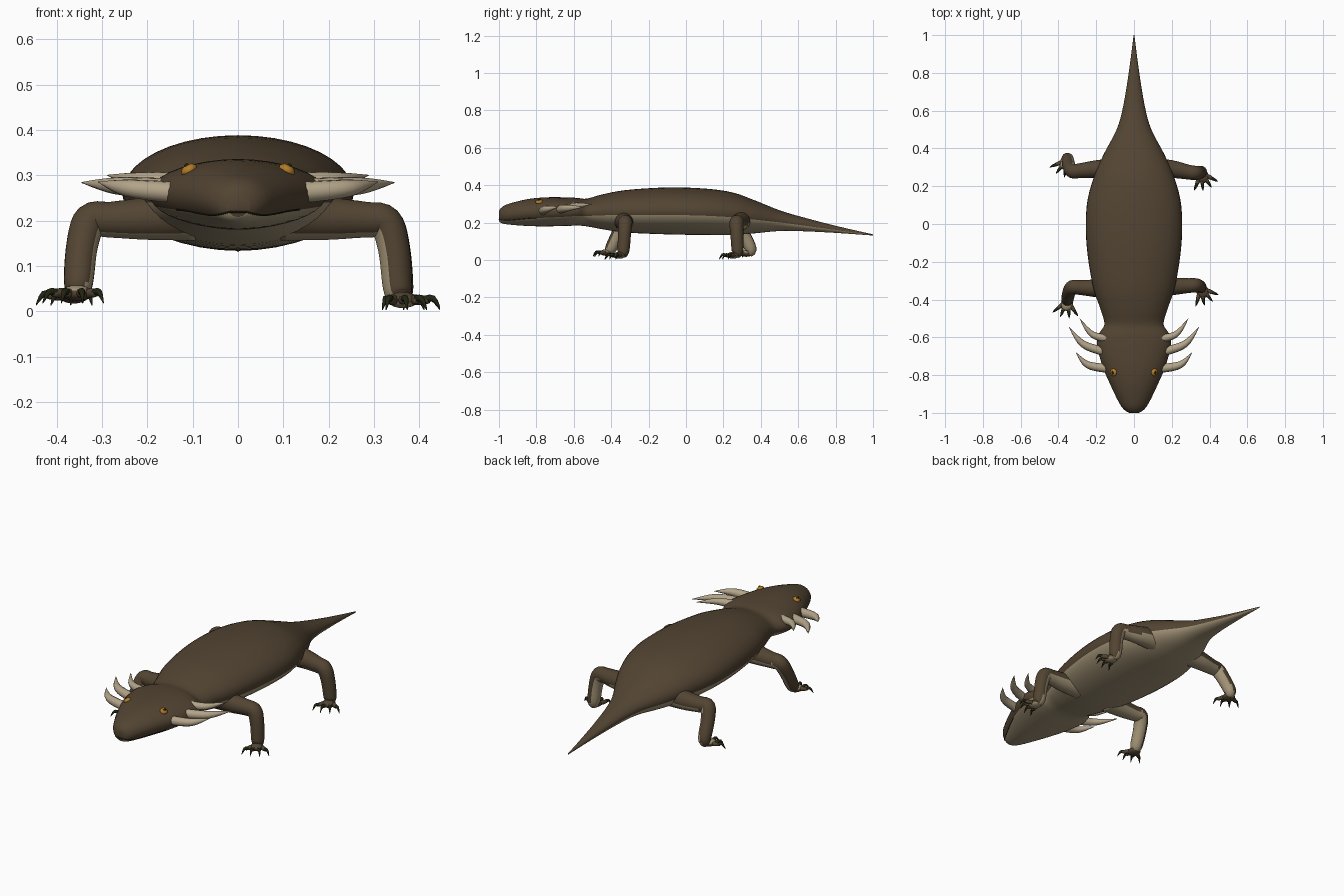
import bpy, bmesh, math
from mathutils import Vector, Matrix

if "Cube" in bpy.data.objects:
    bpy.data.objects.remove(bpy.data.objects["Cube"])


def material(name, rgb):
    m = bpy.data.materials.new(name)
    m.use_nodes = True
    m.diffuse_color = (*rgb, 1)
    bsdf = m.node_tree.nodes["Principled BSDF"]
    bsdf.inputs["Base Color"].default_value = (*rgb, 1)
    bsdf.inputs["Roughness"].default_value = 0.8
    return m


BROWN = material("brown hide", (0.085, 0.058, 0.032))
TAN = material("pale belly", (0.36, 0.29, 0.18))
HORN = material("horn", (0.45, 0.37, 0.25))
AMBER = material("amber eye", (0.45, 0.2, 0.02))
DARK = material("dark claw", (0.015, 0.017, 0.006))


def finish(name, bm, mats, rule=None):
    """Turn a bmesh into a smooth object, colouring faces by a rule."""
    bmesh.ops.recalc_face_normals(bm, faces=bm.faces)
    bm.normal_update()
    for f in bm.faces:
        f.smooth = True
        if rule:
            f.material_index = rule(f)
    mesh = bpy.data.meshes.new(name)
    bm.to_mesh(mesh)
    bm.free()
    for m in mats:
        mesh.materials.append(m)
    ob = bpy.data.objects.new(name, mesh)
    bpy.context.collection.objects.link(ob)
    return ob


def resample(rows, n):
    """Smooth curve through rows of numbers, n steps per span."""
    p = [Vector(r) for r in rows]
    p = [p[0]] + p + [p[-1]]
    out = []
    for a, b, c, d in zip(p, p[1:], p[2:], p[3:]):
        for i in range(n):
            t = i / n
            out.append(b + (c - a) * (t / 2) + (a * 2 - b * 5 + c * 4 - d) * (t * t / 2)
                       + (b * 3 - a - c * 3 + d) * (t ** 3 / 2))
    return out + [p[-1]]


def loft(rings, band=None):
    """Skin closed rings; segments past band get material 1."""
    bm = bmesh.new()
    vs = [[bm.verts.new(p) for p in ring] for ring in rings]
    n = len(vs[0])
    for a, b in zip(vs, vs[1:]):
        for j in range(n):
            f = bm.faces.new((a[j], a[(j + 1) % n], b[(j + 1) % n], b[j]))
            f.material_index = int(band is not None and j >= band)
    bm.faces.new(vs[0])
    bm.faces.new(vs[-1])
    return bm


def tube(rows, sides=14, steps=5):
    """Round tube through rows of x, y, z, radius."""
    pts = resample(rows, steps)
    tangent, side, rings = None, None, []
    for i, p in enumerate(pts):
        new = (pts[min(i + 1, len(pts) - 1)].xyz - pts[max(i - 1, 0)].xyz).normalized()
        if tangent is None:
            side = new.orthogonal().normalized()
        else:
            side = tangent.rotation_difference(new) @ side
        tangent = new
        other = tangent.cross(side)
        rings.append([p.xyz + (side * math.cos(a) + other * math.sin(a)) * p.w
                      for a in (math.tau * k / sides for k in range(sides))])
    return loft(rings)


def ball(name, centre, size, mats, turn=None, rule=None):
    bm = bmesh.new()
    bmesh.ops.create_uvsphere(bm, u_segments=16, v_segments=10, radius=1)
    mat = Matrix.Translation(centre) @ (turn or Matrix()) @ Matrix.Diagonal((*size, 1))
    bm.transform(mat)
    return finish(name, bm, mats, rule)


# Head, body and tail: y, top, bottom, half width, belly border
PROFILE = [
    (-1.0, .262, .208, .025, -.6), (-.985, .282, .197, .05, -.6), (-.95, .30, .19, .077, -.6),
    (-.85, .325, .182, .126, -.45), (-.75, .335, .18, .168, -.4), (-.64, .335, .182, .195, -.35),
    (-.58, .332, .184, .185, -.3), (-.53, .328, .18, .157, -.25), (-.45, .35, .165, .178, -.2),
    (-.32, .374, .147, .22, -.18), (-.1, .388, .137, .252, -.17), (.1, .382, .134, .25, -.17),
    (.25, .361, .134, .212, -.17), (.37, .318, .143, .16, -.17), (.5, .266, .155, .092, -.17),
    (.62, .23, .154, .058, -.17), (.8, .183, .145, .028, -.17), (1.0, .137, .131, .002, -.17)]
UPPER, LOWER = 22, 16


def body_ring(row):
    y, top, bottom, width, border = row
    a = math.asin(border)
    arcs = [a + (math.pi - 2 * a) * k / UPPER for k in range(UPPER)]
    arcs += [math.pi - a + (math.pi + 2 * a) * k / LOWER for k in range(LOWER)]
    mid, half = (top + bottom) / 2, (top - bottom) / 2
    return [Vector((width * math.cos(t), y, mid + half * math.sin(t))) for t in arcs]


rings = [body_ring(r) for r in resample(PROFILE, 4)]
finish("body", loft(rings, UPPER), [BROWN, TAN])

# Mouth line along the front of the jaw
jaw = [r for r in rings if r[0].y < -.8]
lip = [(*r[UPPER], .002) for r in reversed(jaw)] + [(*r[0], .002) for r in jaw]
finish("mouth_line", tube(lip, 6, 1), [DARK])

# Horns, eyes and nostrils
HORNS = [((.14, -.765, .262, .024), (.245, -.745, .272, .019), (.308, -.68, .285, .001)),
         ((.16, -.675, .27, .024), (.27, -.635, .277, .019), (.345, -.545, .284, .001)),
         ((.12, -.61, .285, .022), (.22, -.585, .29, .017), (.288, -.5, .3, .001))]
for s, label in ((1, "left"), (-1, "right")):
    for i, horn in enumerate(HORNS):
        finish(f"{label}_horn_{i + 1}", tube([(s * x, *rest) for x, *rest in horn], 10), [HORN])
    tilt = Matrix.Rotation(s * math.radians(30), 4, 'Y')
    ball(f"{label}_eye", (s * .108, -.785, .311), (.019, .02, .013), [AMBER], tilt)
    ball(f"{label}_pupil", (s * .113, -.787, .32), (.006, .009, .006), [DARK], tilt)
    ball(f"{label}_nostril", (s * .058, -.966, .25), (.007, .006, .007), [DARK])

# Legs: shoulder y, knee, ankle, toe heading
LEGS = {
    "front_left": (1, -.33, (.325, -.325, .195), (.352, -.335, .05), (.45, -.9)),
    "front_right": (-1, -.34, (-.325, -.335, .2), (-.352, -.4, .065), (-.15, -1)),
    "back_left": (1, .29, (.325, .27, .195), (.355, .275, .05), (.35, -.95)),
    "back_right": (-1, .29, (-.325, .28, .2), (-.352, .345, .06), (-.4, -.9)),
}


def build_leg(name, s, root_y, knee, ankle, heading):
    inward = Vector((-s * .72, .2, -.66))

    def underside(f):
        return int(f.normal.dot(inward) > .25)

    knee, ankle = Vector(knee), Vector(ankle)
    ahead = Vector((*heading, 0)).normalized()
    across = Vector((-ahead.y, ahead.x, 0))
    shin = knee.lerp(ankle, .4) + Vector((s * .008, 0, 0))
    rows = [(s * .1, root_y, .215, .06), (s * .2, root_y, .205, .048),
            (s * .28, knee.y * .7 + root_y * .3, .202, .04), (*knee, .038), (*shin, .035),
            (*ankle, .032), (*(ankle + ahead * .012 - Vector((0, 0, .025))), .022)]
    finish(name + "_leg", tube(rows, 20), [BROWN, TAN], underside)

    # Foot with four spread toes and claws
    foot = ankle + ahead * .025 - Vector((0, 0, .025))
    turn = Matrix.Rotation(math.atan2(ahead.y, ahead.x), 4, 'Z')
    ball(name + "_foot", foot, (.036, .033, .018), [BROWN, TAN], turn,
         lambda f: int(f.normal.z < -.5))
    for i in range(4):
        fan = (i - 1.5) * .5
        way = ahead * math.cos(fan) + across * math.sin(fan)
        start = foot + across * (i - 1.5) * .012
        tip = start + way * .045
        toe = [(*start, .012), (*(start + way * .025), .011), (*tip, .008)]
        finish(f"{name}_toe_{i + 1}", tube(toe, 8, 2), [BROWN])
        claw = [(*(start + way * .035), .009), (*(tip + way * .01 + Vector((0, 0, .003))), .007),
                (*(tip + way * .028 - Vector((0, 0, .022))), .001)]
        finish(f"{name}_claw_{i + 1}", tube(claw, 8, 3), [DARK])


for name, spec in LEGS.items():
    build_leg(name, *spec)
